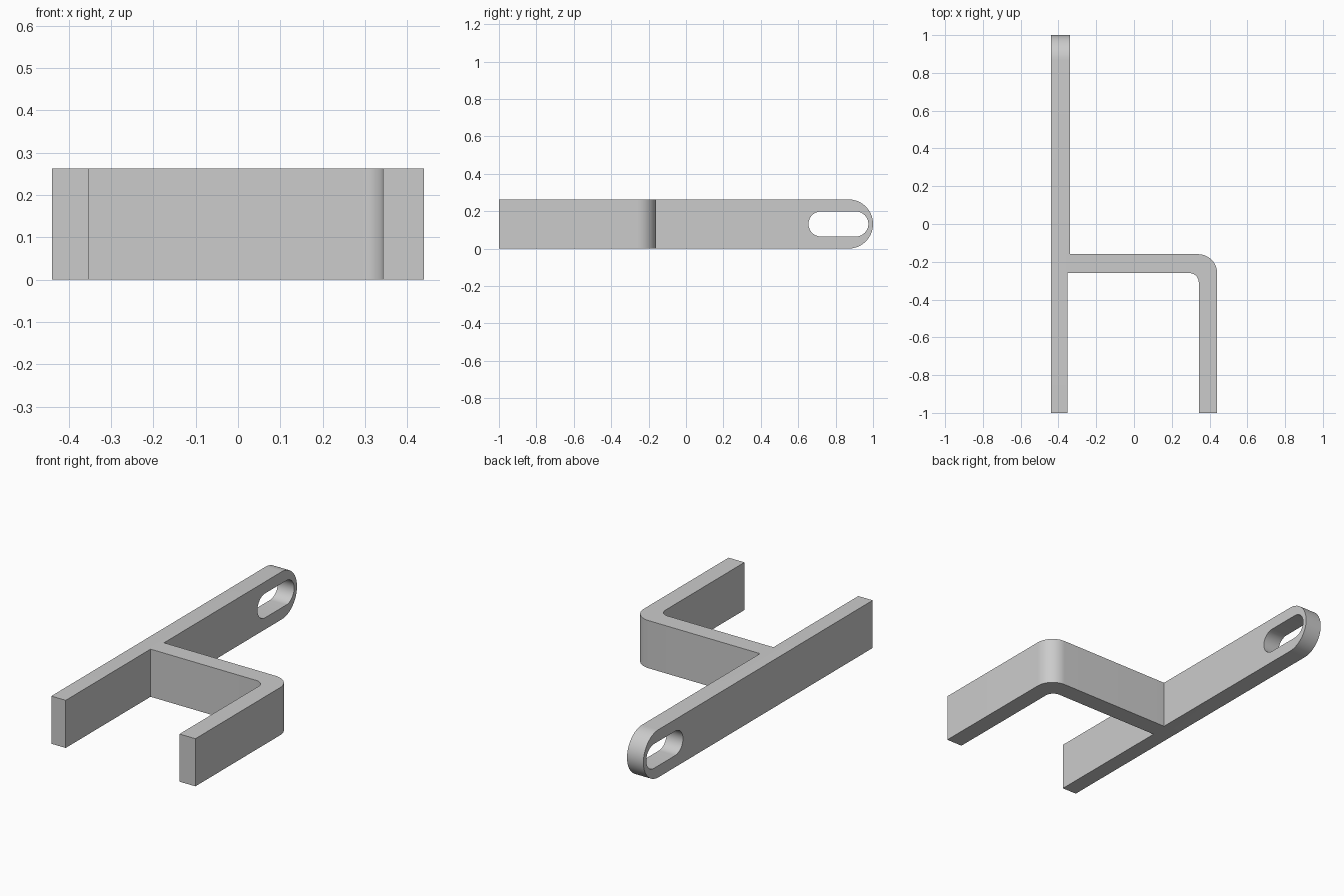
import bpy
import bmesh
from math import sin, cos, radians
from mathutils import Vector

HEIGHT = 0.263
MID = HEIGHT / 2

cube = bpy.data.objects.get("Cube")
if cube:
    bpy.data.objects.remove(cube, do_unlink=True)

grey = bpy.data.materials.new("plain grey")
grey.use_nodes = True
grey.diffuse_color = (0.6, 0.6, 0.6, 1)
grey.node_tree.nodes["Principled BSDF"].inputs["Base Color"].default_value = (0.6, 0.6, 0.6, 1)


def arc(cx, cy, r, start, end, steps=16):
    """Points along an arc, angles in degrees."""
    angles = [radians(start + (end - start) * i / steps) for i in range(steps + 1)]
    return [(cx + r * cos(a), cy + r * sin(a)) for a in angles]


def prism(name, points, push):
    """Closed outline of 3D points pushed along a vector."""
    bm = bmesh.new()
    face = bm.faces.new([bm.verts.new(p) for p in points])
    top = bmesh.ops.extrude_face_region(bm, geom=[face])["geom"]
    verts = [v for v in top if isinstance(v, bmesh.types.BMVert)]
    bmesh.ops.translate(bm, verts=verts, vec=Vector(push))
    bmesh.ops.recalc_face_normals(bm, faces=bm.faces)
    mesh = bpy.data.meshes.new(name)
    bm.to_mesh(mesh)
    bm.free()
    mesh.materials.append(grey)
    obj = bpy.data.objects.new(name, mesh)
    bpy.context.collection.objects.link(obj)
    return obj


def cut(target, outline):
    """Cut a side outline (y, z) through the long bar."""
    cutter = prism("cutter", [(-0.6, y, z) for y, z in outline], (0.4, 0, 0))
    cutter.hide_render = True
    mod = target.modifiers.new("cut", "BOOLEAN")
    mod.operation = "DIFFERENCE"
    mod.solver = "EXACT"
    mod.object = cutter
    bpy.context.view_layer.objects.active = target
    bpy.ops.object.modifier_apply(modifier=mod.name)
    bpy.data.objects.remove(cutter, do_unlink=True)


# Plan of the long bar, cross arm and bent short arm
plan = [(-0.44, 1), (-0.44, -1), (-0.352, -1), (-0.352, -0.26)]
plan += arc(0.293, -0.31, 0.05, 90, 0)
plan += [(0.343, -1), (0.44, -1)]
plan += arc(0.34, -0.26, 0.1, 0, 90)
plan += [(-0.34, -0.16), (-0.34, 1)]
bracket = prism("forked_bracket", [(x, y, 0) for x, y in plan], (0, 0, HEIGHT))

# Rounded rear end of the long bar
end_y = 1 - MID
cut(bracket, arc(end_y, MID, MID, -90, 90, 32)
    + [(end_y, HEIGHT + 0.1), (1.1, HEIGHT + 0.1), (1.1, -0.1), (end_y, -0.1)])

# Slot through the rear end
cut(bracket, arc(0.908, MID, 0.067, -90, 90, 24) + arc(0.722, MID, 0.067, 90, 270, 24))

bpy.ops.object.select_all(action="DESELECT")
bracket.select_set(True)
bpy.context.view_layer.objects.active = bracket
bpy.ops.object.shade_smooth_by_angle(angle=radians(30))
